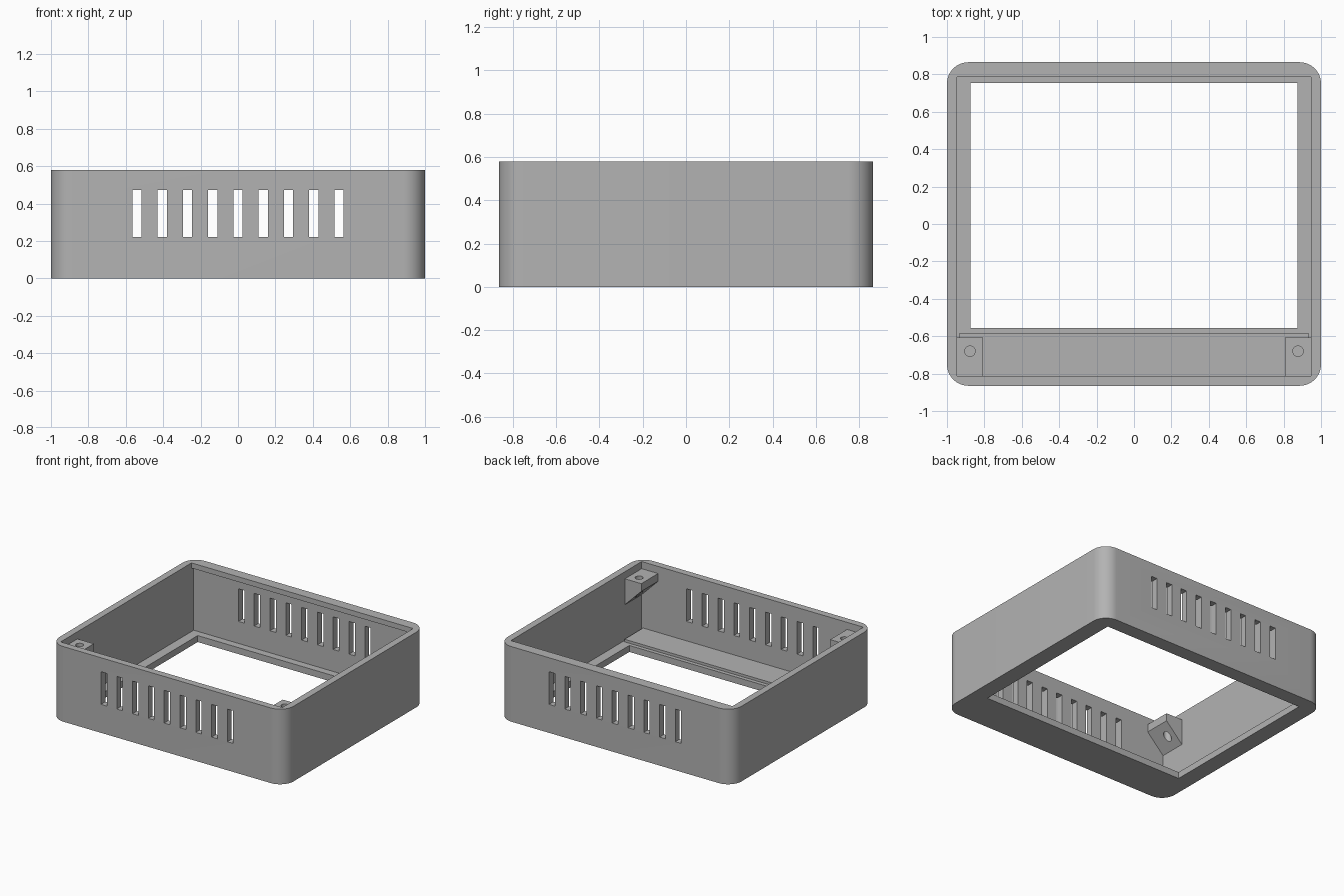
import bpy, bmesh, math
from mathutils import Matrix, Vector

default = bpy.data.objects.get("Cube")
if default:
    bpy.data.objects.remove(default, do_unlink=True)

grey = bpy.data.materials.new("matte_grey")
grey.use_nodes = True
colour = (0.45, 0.45, 0.45, 1)
grey.diffuse_color = colour
grey.node_tree.nodes["Principled BSDF"].inputs["Base Color"].default_value = colour


def add_box(bm, low, high):
    low, high = Vector(low), Vector(high)
    place = Matrix.Translation((low + high) / 2) @ Matrix.Diagonal((*(high - low), 1))
    return bmesh.ops.create_cube(bm, size=1, matrix=place)["verts"]


def finish(bm, name):
    bmesh.ops.recalc_face_normals(bm, faces=bm.faces)
    mesh = bpy.data.meshes.new(name)
    bm.to_mesh(mesh)
    bm.free()
    obj = bpy.data.objects.new(name, mesh)
    bpy.context.collection.objects.link(obj)
    mesh.materials.append(grey)
    return obj


def boxes(name, *pairs):
    bm = bmesh.new()
    for low, high in pairs:
        add_box(bm, low, high)
    return finish(bm, name)


def activate(obj):
    bpy.ops.object.select_all(action='DESELECT')
    obj.select_set(True)
    bpy.context.view_layer.objects.active = obj


def cut(obj, cutter):
    cutter.hide_render = True
    mod = obj.modifiers.new("cut", 'BOOLEAN')
    mod.operation, mod.solver, mod.object = 'DIFFERENCE', 'EXACT', cutter
    activate(obj)
    bpy.ops.object.modifier_apply(modifier=mod.name)
    bpy.data.objects.remove(cutter, do_unlink=True)


HEIGHT, FLOOR = 0.58, 0.05

# Outer case with rounded vertical corners
bm = bmesh.new()
add_box(bm, (-1, -0.865, 0), (1, 0.865, HEIGHT))
uprights = [e for e in bm.edges if abs(e.verts[0].co.z - e.verts[1].co.z) > 0.1]
bmesh.ops.bevel(bm, geom=uprights, offset=0.115, segments=12, profile=0.5, affect='EDGES')
case = finish(bm, "case")

# Hollow, floor opening and rows of vents
cut(case, boxes("cavity", ((-0.947, -0.812, FLOOR), (0.947, 0.812, 1))))
cut(case, boxes("opening", ((-0.873, -0.555, -1), (0.873, 0.755, 0.3))))
vents = [0.135 * i for i in range(-4, 5)]
cut(case, boxes("vents", *[((x - 0.025, -1, 0.22), (x + 0.025, 1, 0.472)) for x in vents]))
activate(case)
bpy.ops.object.shade_smooth_by_angle(angle=math.radians(30))

# Lid lip on the back wall and raised step on the front floor
boxes("back_lip", ((-0.947, 0.785, HEIGHT - 0.04), (0.947, 0.812, HEIGHT)))
boxes("floor_step", ((-0.935, -0.812, FLOOR), (0.935, -0.585, FLOOR + 0.02)))

# Wedge-shaped screw brackets in the front corners
TOP = 0.525
for side, name in ((1, "left_bracket"), (-1, "right_bracket")):
    bm = bmesh.new()
    profile = [(0.947, TOP), (0.807, TOP), (0.807, TOP - 0.06), (0.947, TOP - 0.2)]
    face = bm.faces.new([bm.verts.new((side * x, -0.812, z)) for x, z in profile])
    out = bmesh.ops.extrude_face_region(bm, geom=[face])["geom"]
    moved = [v for v in out if isinstance(v, bmesh.types.BMVert)]
    bmesh.ops.translate(bm, verts=moved, vec=(0, 0.205, 0))
    bracket = finish(bm, name)

    bm = bmesh.new()
    bmesh.ops.create_cone(bm, cap_ends=True, segments=24, radius1=0.028, radius2=0.028,
                          depth=1, matrix=Matrix.Translation((side * 0.877, -0.68, TOP)))
    cut(bracket, finish(bm, "screw_hole"))
    activate(bracket)
    bpy.ops.object.shade_smooth_by_angle(angle=math.radians(30))
